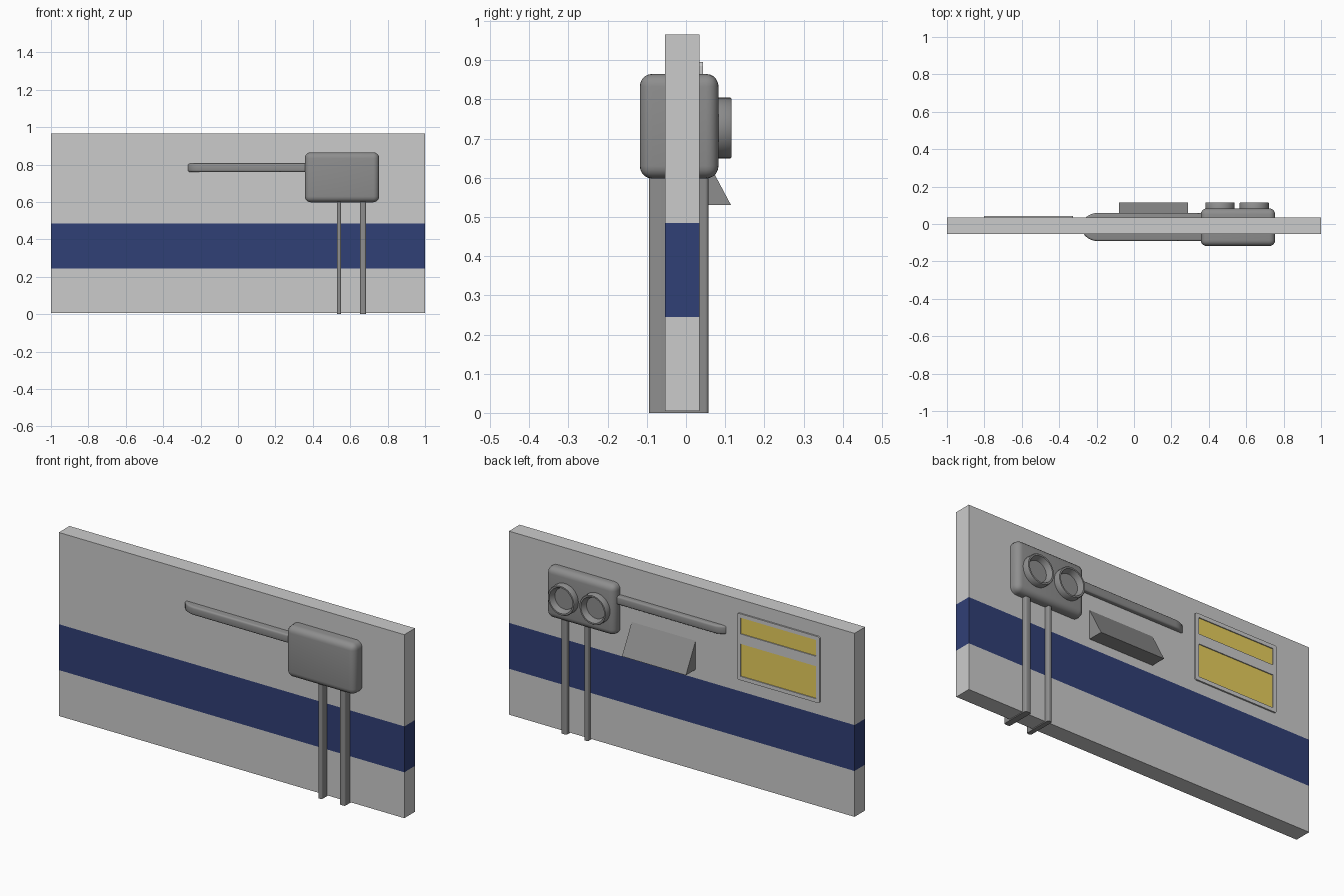
import bpy, bmesh, math
from mathutils import Vector

if "Cube" in bpy.data.objects:
    bpy.data.objects.remove(bpy.data.objects["Cube"])


def material(name, rgb):
    m = bpy.data.materials.new(name)
    m.diffuse_color = (*rgb, 1)
    m.use_nodes = True
    m.node_tree.nodes["Principled BSDF"].inputs["Base Color"].default_value = m.diffuse_color
    return m


BLUE = material("navy", (0.03, 0.05, 0.18))
YELLOW = material("yellow", (0.8, 0.62, 0.11))
DARK = material("dark_grey", (0.27, 0.27, 0.27))
GREY = material("light_grey", (0.8, 0.8, 0.8))


def finish(name, bm, *mats, smooth=False):
    bmesh.ops.recalc_face_normals(bm, faces=bm.faces)
    me = bpy.data.meshes.new(name)
    bm.to_mesh(me)
    bm.free()
    for m in mats:
        me.materials.append(m)
    ob = bpy.data.objects.new(name, me)
    bpy.context.collection.objects.link(ob)
    if smooth:
        bpy.ops.object.select_all(action='DESELECT')
        ob.select_set(True)
        bpy.context.view_layer.objects.active = ob
        bpy.ops.object.shade_smooth_by_angle(angle=math.radians(40))
    return ob


def box_bm(x, y, z):
    bm = bmesh.new()
    bmesh.ops.create_cube(bm, size=1)
    for v in bm.verts:
        v.co = Vector(r[0] if c < 0 else r[1] for c, r in zip(v.co, (x, y, z)))
    return bm


def prism(points, direction):
    bm = bmesh.new()
    face = bm.faces.new([bm.verts.new(p) for p in points])
    ext = bmesh.ops.extrude_face_region(bm, geom=[face])["geom"]
    verts = [g for g in ext if isinstance(g, bmesh.types.BMVert)]
    bmesh.ops.translate(bm, verts=verts, vec=direction)
    # extruding keeps the starting face, so the prism is closed
    return bm


def bevel(bm, edges, width, segments):
    bmesh.ops.bevel(bm, geom=edges, offset=width, segments=segments,
                    profile=0.5, affect='EDGES')


# wall panel with a coloured band all round
bm = box_bm((-1, 1), (-0.053, 0.035), (0.005, 0.965))
for z in (0.245, 0.485):
    bmesh.ops.bisect_plane(bm, geom=bm.verts[:] + bm.edges[:] + bm.faces[:],
                           plane_co=(0, 0, z), plane_no=(0, 0, 1))
for f in bm.faces:
    f.material_index = int(0.245 < f.calc_center_median().z < 0.485)
finish("wall_panel", bm, GREY, BLUE)

# rounded housing passing through the panel
bm = box_bm((0.357, 0.755), (-0.118, 0.083), (0.598, 0.865))
bevel(bm, bm.edges[:], 0.032, 5)
finish("housing", bm, DARK, smooth=True)

# two upright conduits under the housing
for name, x0, x1 in (("thin_conduit", 0.528, 0.552), ("thick_conduit", 0.652, 0.685)):
    bm = box_bm((x0, x1), (-0.095, 0.057), (0, 0.62))
    upright = [e for e in bm.edges if abs(e.verts[0].co.z - e.verts[1].co.z) > 0.1]
    bevel(bm, upright, 0.008, 3)
    finish(name, bm, DARK, smooth=True)

# side arm with a rounded tip
tip = [(-0.195 - 0.085 * math.sin(a), -0.016 + 0.075 * math.cos(a))
       for a in (math.pi * i / 16 for i in range(17))]
outline = [(0.38, 0.059)] + tip + [(0.38, -0.091)]
bm = prism([(x, y, 0.76) for x, y in outline], (0, 0, 0.045))
rims = [e for e in bm.edges if abs(e.verts[0].co.z - e.verts[1].co.z) < 1e-4]
bevel(bm, rims, 0.01, 3)
finish("side_arm", bm, DARK, smooth=True)

# hollow round cups on the back of the housing: (radius, y) rings
CUP = [(0.078, 0.075), (0.078, 0.112), (0.075, 0.116), (0.067, 0.116),
       (0.062, 0.105), (0.055, 0.087)]
for name, cx in (("left_cup", 0.643), ("right_cup", 0.46)):
    bm = bmesh.new()
    n = 32
    rings = [[bm.verts.new((cx + r * math.cos(2 * math.pi * i / n), y,
                            0.727 + r * math.sin(2 * math.pi * i / n)))
              for i in range(n)] for r, y in CUP]
    for a, b in zip(rings, rings[1:]):
        for i in range(n):
            j = (i + 1) % n
            bm.faces.new((a[i], a[j], b[j], b[i]))
    bm.faces.new(rings[0])
    bm.faces.new(rings[-1])
    finish(name, bm, DARK, smooth=True)

# sloped wedge hood
bm = prism([(-0.08, 0.03, 0.53), (-0.08, 0.115, 0.53),
            (-0.08, 0.035, 0.68), (-0.08, 0.03, 0.68)], (0.37, 0, 0))
finish("wedge_hood", bm, DARK)

# notice frame: grid of cells with two left open
xs = (-0.803, -0.782, -0.346, -0.325)
zs = (0.548, 0.568, 0.738, 0.79, 0.875, 0.895)
bm = bmesh.new()
grid = [[bm.verts.new((x, 0.043, z)) for x in xs] for z in zs]
for r in range(5):
    for c in range(3):
        if not (c == 1 and r in (1, 3)):
            bm.faces.new((grid[r][c], grid[r][c + 1], grid[r + 1][c + 1], grid[r + 1][c]))
ext = bmesh.ops.extrude_face_region(bm, geom=bm.faces[:])["geom"]
bmesh.ops.translate(bm, vec=(0, -0.01, 0),
                    verts=[g for g in ext if isinstance(g, bmesh.types.BMVert)])
corners = [e for e in bm.edges
           if abs(e.verts[0].co.y - e.verts[1].co.y) > 0.005
           and e.verts[0].co.x in (min(v.co.x for v in bm.verts), max(v.co.x for v in bm.verts))
           and (e.verts[0].co.z < 0.55 or e.verts[0].co.z > 0.89)]
bevel(bm, corners, 0.01, 3)
finish("notice_frame", bm, GREY)

# yellow plates inside the frame
for name, z in (("lower_plate", (0.568, 0.738)), ("upper_plate", (0.79, 0.875))):
    finish(name, box_bm((-0.782, -0.346), (0.033, 0.038), z), YELLOW)
